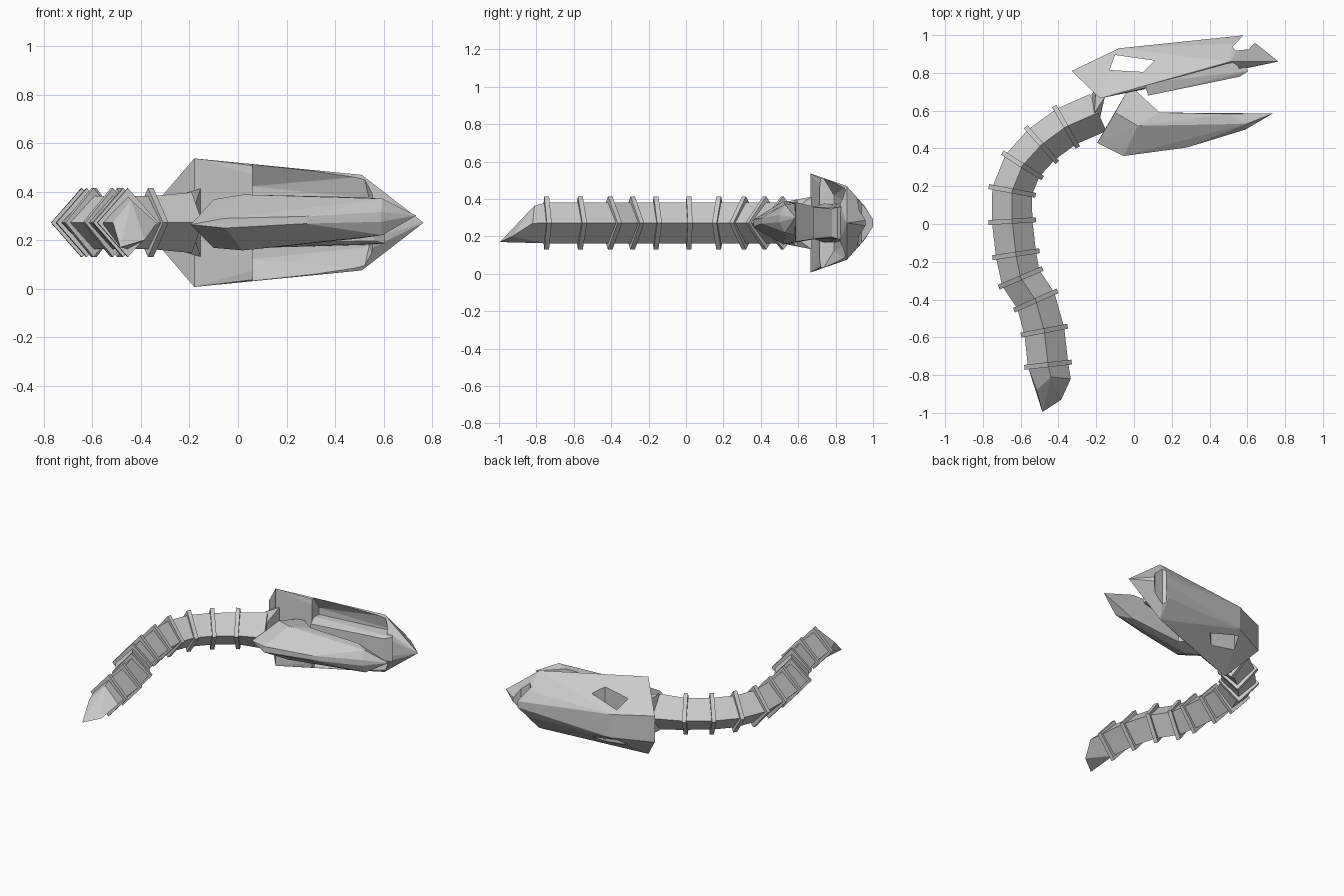
import bpy, bmesh
from mathutils import Vector

if "Cube" in bpy.data.objects:
    bpy.data.objects.remove(bpy.data.objects["Cube"])

ZC = 0.272  # height of the symmetry plane


def finish(name, bm):
    bmesh.ops.recalc_face_normals(bm, faces=bm.faces[:])
    me = bpy.data.meshes.new(name)
    bm.to_mesh(me)
    bm.free()
    ob = bpy.data.objects.new(name, me)
    bpy.context.collection.objects.link(ob)
    return ob


def hull(name, pts, tilt=0.0):
    """Faceted solid from (x, y, half width), mirrored about the plane z = ZC."""
    bm = bmesh.new()
    for x, y, h in pts:
        for s in ((1, -1) if h else (1,)):
            bm.verts.new((x, y, ZC + tilt * x + s * h))
    r = bmesh.ops.convex_hull(bm, input=bm.verts[:])
    junk = {v for v in r["geom_interior"] if isinstance(v, bmesh.types.BMVert)}
    if junk:
        bmesh.ops.delete(bm, geom=list(junk), context='VERTS')
    bmesh.ops.dissolve_limit(bm, angle_limit=0.02, verts=bm.verts[:], edges=bm.edges[:])
    return finish(name, bm)


def cut(ob, cutters):
    for c in cutters:
        m = ob.modifiers.new("cut", 'BOOLEAN')
        m.operation, m.solver, m.object = 'DIFFERENCE', 'EXACT', c
    dg = bpy.context.evaluated_depsgraph_get()
    me = bpy.data.meshes.new_from_object(ob.evaluated_get(dg))
    ob.modifiers.clear()
    ob.data = me
    for c in cutters:
        bpy.data.objects.remove(c)


def diamond(bm, c, t, w, h):
    """Diamond section at c, facing along t."""
    n = Vector((-t.y, t.x, 0)).normalized()
    up = Vector((0, 0, 1))
    return [bm.verts.new(c + o) for o in (n * w, up * h, -n * w, -up * h)]


def bridge(bm, a, b):
    for i in range(4):
        j = (i + 1) % 4
        bm.faces.new((a[i], a[j], b[j], b[i]))


# Skull, lying on its side: crown towards +y, snout towards +x
skull = hull("skull", [
    (-0.33, 0.81, 0.09), (-0.18, 0.665, 0.265), (-0.08, 0.93, 0.08),
    (0.59, 1.0, 0.02), (0.52, 0.955, 0.09), (0.51, 0.86, 0.197),
    (0.765, 0.86, 0), (0.56, 0.825, 0.1), (0.06, 0.72, 0.235)])
eye = hull("eye_cutter", [(-0.10, 0.895, 0.4), (0.11, 0.865, 0.4),
                          (0.05, 0.805, 0.4), (-0.13, 0.815, 0.4)])
nose = hull("nose_cutter", [(0.60, 1.02, 0.3), (0.59, 0.975, 0.3), (0.52, 0.937, 0.3),
                            (0.54, 0.918, 0.3), (0.605, 0.925, 0.3), (0.63, 0.965, 0.3),
                            (0.70, 1.02, 0.3)])
palate = hull("palate_cutter", [(0.06, 0.6, 0.26), (0.62, 0.6, 0.26), (0.06, 0.735, 0.24),
                                (0.52, 0.85, 0.19), (0.06, 0.79, 0.15), (0.54, 0.875, 0.1)])
cut(skull, [eye, nose, palate])

# Upper tooth bar under the skull
hull("upper_teeth", [(0.075, 0.68, 0.085), (0.56, 0.78, 0.075), (0.605, 0.81, 0.085),
                     (0.56, 0.88, 0.09), (0.05, 0.80, 0.105), (0.055, 0.745, 0.105)])

# Lower jaw: long wedge and raised hinge
hull("lower_jaw", [(-0.195, 0.43, 0), (-0.055, 0.36, 0.02), (0.28, 0.405, 0.015),
                   (0.02, 0.52, 0.115), (0.595, 0.53, 0.075), (0.59, 0.50, 0.02),
                   (0.735, 0.585, 0), (0.50, 0.583, 0.085), (0.135, 0.59, 0.105)], 0.04)
hull("jaw_hinge", [(-0.195, 0.43, 0), (0.02, 0.52, 0.115), (0.135, 0.59, 0.105),
                   (0.0, 0.715, 0.08), (-0.03, 0.715, 0.08), (-0.10, 0.59, 0.1)], 0.04)

# Spine path, with a ring at every joint except the neck end
path = [(-0.19, 0.59), (-0.36, 0.515), (-0.49, 0.42), (-0.59, 0.31), (-0.645, 0.175),
        (-0.645, 0.015), (-0.625, -0.16), (-0.60, -0.285), (-0.52, -0.405),
        (-0.475, -0.565), (-0.455, -0.745)]
P = [Vector((x, y, ZC)) for x, y in path]
tangents = [(P[min(i + 1, len(P) - 1)] - P[max(i - 1, 0)]).normalized()
            for i in range(len(P))]

bm = bmesh.new()
prev = None
for i, (c, t) in enumerate(zip(P, tangents)):
    ring = diamond(bm, c, t, 0.107, 0.125 if i == 0 else 0.109)
    if prev:
        bridge(bm, prev, ring)
    else:
        bm.faces.new(ring)
    prev = ring
# Obliquely cut tail end (east, top, west, bottom)
end = [bm.verts.new(p) for p in ((-0.335, -0.82, 0.27), (-0.44, -0.81, 0.365),
                                 (-0.515, -0.88, 0.272), (-0.485, -0.995, 0.17))]
low = bm.verts.new((-0.385, -0.93, 0.20))
for i, j in ((0, 1), (1, 2), (2, 3)):
    bm.faces.new((prev[i], prev[j], end[j], end[i]))
bm.faces.new((prev[3], prev[0], low))
bm.faces.new((prev[3], low, end[3]))
bm.faces.new((prev[0], end[0], low))
bm.faces.new((end[1], end[2], end[3]))
bm.faces.new((end[1], end[3], low))
bm.faces.new((end[1], low, end[0]))
finish("spine", bm)

# Diamond rings around the spine
for i in range(1, len(P)):
    bm = bmesh.new()
    a = diamond(bm, P[i] - tangents[i] * 0.013, tangents[i], 0.126, 0.142)
    b = diamond(bm, P[i] + tangents[i] * 0.013, tangents[i], 0.126, 0.142)
    bridge(bm, a, b)
    bm.faces.new(a)
    bm.faces.new(b)
    finish(f"spine_ring_{i}", bm)

# Neck socket joining the spine to the skull
hull("neck_socket", [(-0.225, 0.685, 0), (-0.2, 0.475, 0), (-0.21, 0.59, 0.125),
                     (-0.155, 0.67, 0.14), (-0.2, 0.72, 0.12)])
